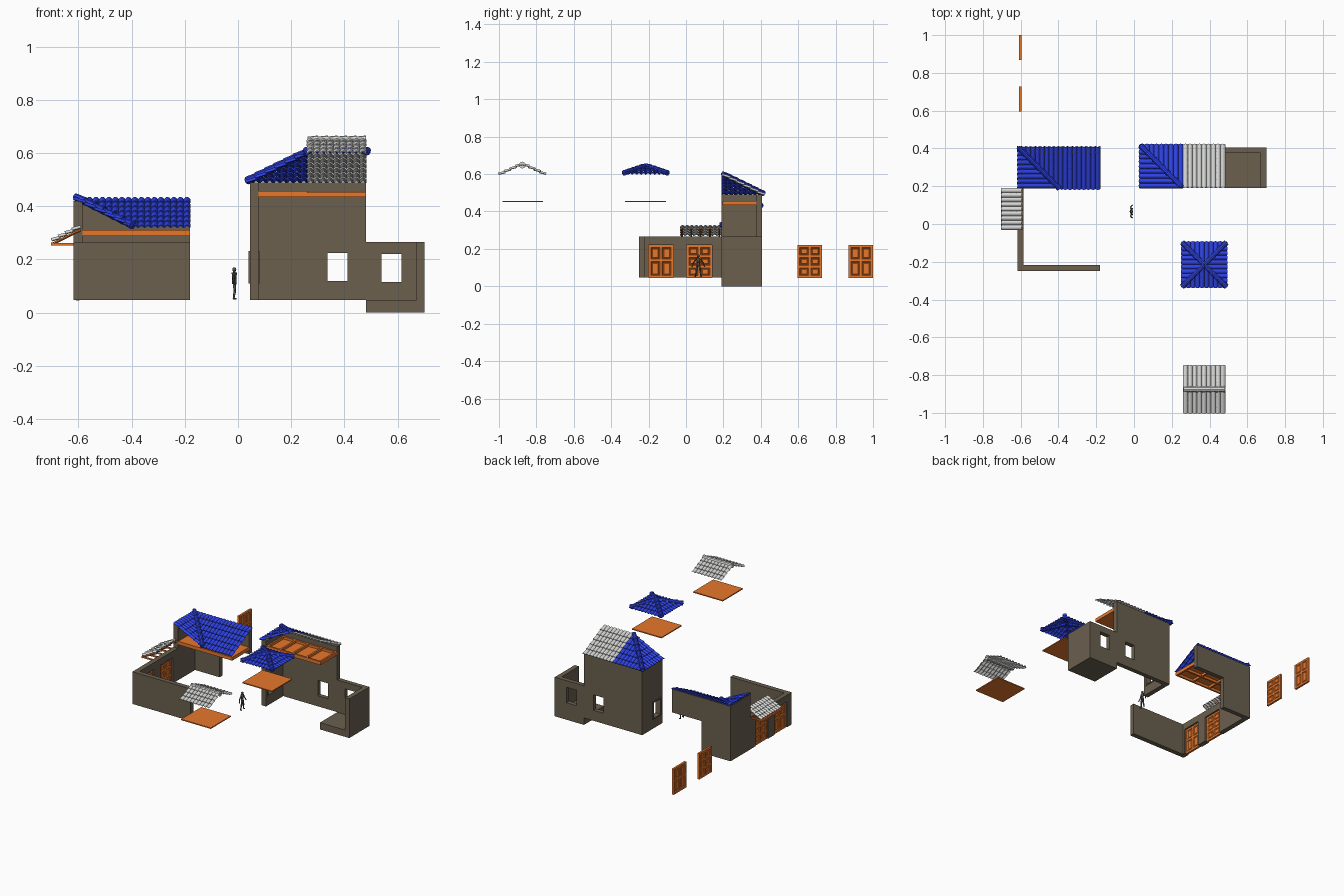
import bpy, bmesh, math
from mathutils import Vector, Matrix

if "Cube" in bpy.data.objects:
    bpy.data.objects.remove(bpy.data.objects["Cube"])


def material(name, rgb):
    m = bpy.data.materials.new(name)
    m.use_nodes = True
    m.diffuse_color = (*rgb, 1)
    m.node_tree.nodes["Principled BSDF"].inputs["Base Color"].default_value = (*rgb, 1)
    return m


PLASTER = material("brown plaster", (.145, .115, .078))
WOOD = material("orange wood", (.93, .215, .03))
BLUE = material("blue tile", (.028, .055, .78))
GREY = material("grey tile", (.67, .67, .66))
DARK = material("dark figure", (.085, .08, .075))


def finish(name, bm, mat, smooth=False):
    mesh = bpy.data.meshes.new(name)
    bm.to_mesh(mesh)
    bm.free()
    mesh.materials.append(mat)
    for p in mesh.polygons:
        p.use_smooth = smooth
    ob = bpy.data.objects.new(name, mesh)
    bpy.context.collection.objects.link(ob)
    return ob


def box(bm, x, y, z):
    """Box from three (low, high) ranges."""
    spans = (x, y, z)
    mid = Vector([(a + b) / 2 for a, b in spans])
    size = [b - a for a, b in spans]
    bmesh.ops.create_cube(bm, size=1, matrix=Matrix.Translation(mid) @ Matrix.Diagonal((*size, 1)))


def boxes(name, mat, *items):
    bm = bmesh.new()
    for it in items:
        box(bm, *it)
    return finish(name, bm, mat)


def rod(bm, a, b, r1, r2, sides=10):
    a, b = Vector(a), Vector(b)
    turn = (b - a).to_track_quat('Z', 'Y').to_matrix().to_4x4()
    bmesh.ops.create_cone(bm, cap_ends=True, segments=sides, radius1=r1, radius2=r2,
                          depth=(b - a).length, matrix=Matrix.Translation((a + b) / 2) @ turn)


def wall(name, along, span, thick, z, openings=(), frame=0):
    """Wall along 'x' or 'y' with rectangular openings (a0, a1, z0, z1)."""
    bm = bmesh.new()

    def piece(a, t, h):
        box(bm, *((a, t, h) if along == 'x' else (t, a, h)))
    start = span[0]
    for a0, a1, z0, z1 in openings:
        piece((start, a0), thick, z)
        if z0 > z[0]:
            piece((a0, a1), thick, (z[0], z0))
        if z1 < z[1]:
            piece((a0, a1), thick, (z1, z[1]))
        if frame:
            t, w = (thick[0] - .005, thick[1] + .003), frame
            piece((a0 - w, a0), t, (z0 - w, z1 + w))
            piece((a1, a1 + w), t, (z0 - w, z1 + w))
            piece((a0, a1), t, (z0 - w, z0))
            piece((a0, a1), t, (z1, z1 + w))
        start = a1
    piece((start, span[1]), thick, z)
    return finish(name, bm, PLASTER)


def tiles(name, mat, top, across, down, clips=(), rows=6, pitch=.0245):
    """Overlapping rows of barrel tiles; clips are (point, outward direction)."""
    top, across, down = Vector(top), Vector(across), Vector(down)
    up = across.cross(down).normalized()
    if up.z < 0:
        up.negate()
    waves = max(1, round(across.length / pitch))
    cols = waves * 6
    bm = bmesh.new()
    for r in range(rows):
        line = []
        for v, lift in ((r / rows, 0), ((r + 1.12) / rows, .007)):
            line.append([bm.verts.new(top + across * (i / cols) + down * v
                         + up * (lift + .009 * abs(math.sin(math.pi * i / 6))))
                         for i in range(cols + 1)])
        for i in range(cols):
            bm.faces.new((line[0][i], line[0][i + 1], line[1][i + 1], line[1][i]))
    for point, out in clips:
        bmesh.ops.bisect_plane(bm, geom=bm.verts[:] + bm.edges[:] + bm.faces[:],
                               plane_co=point, plane_no=out, clear_outer=True)
    ob = finish(name, bm, mat)
    sol = ob.modifiers.new("thickness", 'SOLIDIFY')
    sol.thickness, sol.offset = .004, 0
    return ob


def cap_row(name, mat, lines, r=.017, count=6):
    """Tapered ridge tiles laid along each line."""
    bm = bmesh.new()
    for a, b in lines:
        a, b = Vector(a), Vector(b)
        for i in range(count):
            rod(bm, a.lerp(b, i / count), a.lerp(b, (i + 1.1) / count), r * .75, r)
    return finish(name, bm, mat)


def door(name, y, rows, z=(.045, .22), x=-.603):
    """Panelled door: stiles and rails around cells with a bevelled groove."""
    bm = bmesh.new()
    s, half = .013, .007
    mid = sum(y) / 2
    for a in (y[0], mid - s / 2, y[1] - s):
        box(bm, (x - half, x + half), (a, a + s), z)
    step = (z[1] - z[0] - s) / sum(rows)
    base = z[0]
    cells = []
    for h in (*rows, 0):
        box(bm, (x - half, x + half), y, (base, base + s))
        if h:
            low, high = base + s, base + h * step
            for a, b in ((y[0] + s, mid - s / 2), (mid + s / 2, y[1] - s)):
                for side in (-1, 1):
                    ring = [(a, low), (b, low), (b, high), (a, high)][::side]
                    cells.append(bm.faces.new(
                        [bm.verts.new((x + side * half, p, q)) for p, q in ring]))
        base += h * step
    bm.normal_update()
    for width, depth in ((.004, -.005), (.001, 0), (.004, .004)):
        bmesh.ops.inset_individual(bm, faces=cells, thickness=width, depth=depth,
                                   use_even_offset=True)
    return finish(name, bm, WOOD)


# West wing walls
wall("west_front_wall", 'x', (-.618, -.18), (-.25, -.218), (.047, .265))
wall("west_side_wall", 'y', (-.22, .19), (-.618, -.585), (.047, .265),
     [(-.2, -.067, .047, .22), (.003, .14, .047, .22)])
wall("west_tall_side_wall", 'y', (.19, .405), (-.618, -.585), (.047, .42))
wall("west_back_wall", 'x', (-.6, -.4), (.375, .405), (.047, .29))
wall("west_back_upper_wall", 'x', (-.6, -.18), (.375, .405), (.262, .42))

# Doors, two hung and two loose
door("wall_door_wide_panels", (-.2, -.067), (1.15, 1))
door("wall_door_six_panels", (.003, .14), (1, 1, 1))
door("loose_door_six_panels", (.595, .728), (1, 1, 1))
door("loose_door_wide_panels", (.868, 1), (1.15, 1))

# West ceiling with beams
bm = bmesh.new()
box(bm, (-.585, -.18), (.195, .375), (.303, .31))
for yy in (.195, .279, .363):
    box(bm, (-.585, -.18), (yy, yy + .012), (.287, .304))
for i in range(4):
    xx = -.585 + i * .131
    box(bm, (xx, xx + .012), (.195, .375), (.287, .304))
finish("west_ceiling", bm, WOOD)

# West roof: two slopes meeting in a valley
valley = Vector((-.5, .295, 0))
tiles("west_front_slope", BLUE, (-.62, .412, .425), (.44, 0, 0), (0, -.219, -.11),
      [(valley, (-1, -1, 0))])
tiles("west_inner_slope", BLUE, (-.62, .19, .425), (0, .222, 0), (.222, 0, -.11),
      [(valley, (1, 1, 0))])
cap_row("west_valley_caps", BLUE, [((-.612, .405, .437), (-.4, .193, .33))], .016)

# Canopy over the side door
tiles("canopy_tiles", GREY, (-.59, -.03, .318), (0, .22, 0), (-.103, 0, -.053), rows=4)
bm = bmesh.new()
for i in range(5):
    yy = -.022 + i * .05
    rod(bm, (-.592, yy, .31), (-.698, yy, .258), .005, .005, 4)
    box(bm, (-.701, -.618), (yy - .004, yy + .004), (.252, .261))
box(bm, (-.703, -.693), (-.03, .188), (.252, .264))
finish("canopy_frame", bm, WOOD)

# East house walls
WINDOW_Z = (.118, .223)
wall("east_back_wall", 'x', (.045, .482), (.375, .405), (.047, .49), [(.337, .412, *WINDOW_Z)])
wall("east_side_wall", 'y', (.19, .38), (.045, .077), (.047, .49), [(.215, .285, *WINDOW_Z)], .008)
wall("annex_back_wall", 'x', (.482, .702), (.375, .405), (.045, .265), [(.54, .615, .115, .22)])
wall("annex_end_wall", 'y', (.19, .38), (.67, .702), (.045, .265))
boxes("annex_floor", PLASTER, ((.482, .702), (.19, .405), (0, .046)))

# East ceiling: board with a raised frame
bm = bmesh.new()
box(bm, (.075, .482), (.195, .375), (.434, .441))
for yy in (.195, .363):
    box(bm, (.075, .482), (yy, yy + .012), (.437, .457))
for xx in (.075, .17, .262, .365, .47):
    box(bm, (xx, xx + .012), (.195, .375), (.437, .457))
finish("east_ceiling", bm, WOOD)

# East roof: hipped blue end and grey continuation
hip = Vector((.145, .305, 0))
tiles("east_hip_back_slope", BLUE, (.03, .19, .593), (.23, 0, 0), (0, .223, -.11),
      [(hip, (-1, -1, 0))])
tiles("east_hip_side_slope", BLUE, (.26, .19, .593), (0, .23, 0), (-.223, 0, -.11),
      [(hip, (1, 1, 0))])
tiles("east_grey_slope", GREY, (.26, .19, .593), (.222, 0, 0), (0, .223, -.11))
cap_row("east_hip_caps", BLUE, [((.254, .196, .603), (.04, .41, .499))], .016)

# Loose gabled roof and its board
for side, label in ((-1, "front"), (1, "back")):
    tiles("loose_gable_" + label, GREY, (.26, -.875, .648), (.222, 0, 0),
          (0, .119 * side, -.055), rows=4)
cap_row("loose_gable_ridge", GREY, [((.262, -.875, .648), (.478, -.875, .648))], .018)
boxes("loose_gable_board", WOOD, ((.26, .482), (-.98, -.765), (.45, .457)))

# Loose pyramid roof and its board
peak = Vector((.372, -.215, .641))
corners = []
for i in range(4):
    spin = Matrix.Rotation(i * math.pi / 2, 3, 'Z')
    tiles("loose_pyramid_slope_%d" % (i + 1), BLUE, peak + spin @ Vector((-.12, 0, 0)),
          spin @ Vector((.24, 0, 0)), spin @ Vector((0, .114, -.048)),
          [(peak, spin @ Vector((s, -1, 0))) for s in (-1, 1)], rows=4)
    corners.append((peak + Vector((0, 0, .004)), peak + spin @ Vector((.114, .114, -.034))))
cap_row("loose_pyramid_caps", BLUE, corners, .016, 5)
boxes("loose_pyramid_board", WOOD, ((.26, .482), (-.325, -.108), (.45, .457)))

# Standing figure
bm = bmesh.new()
c = Vector((-.014, .066, .05))


def limb(a, b, r1, r2):
    rod(bm, c + Vector(a), c + Vector(b), r1, r2, 8)


limb((0, 0, .057), (0, 0, .078), .009, .008)
limb((0, 0, .076), (0, 0, .1), .008, .010)
limb((0, 0, .098), (0, 0, .108), .005, .004)
bmesh.ops.create_uvsphere(bm, u_segments=10, v_segments=8, radius=.008,
                          matrix=Matrix.Translation(c + Vector((0, 0, .112))))
for s in (-1, 1):
    limb((0, s * .006, .06), (.002, s * .011, .03), .006, .005)
    limb((.002, s * .011, .03), (-.003, s * .015, 0), .005, .003)
    limb((-.004, s * .015, .002), (.008, s * .017, .002), .003, .003)
    limb((0, s * .011, .097), (-.003, s * .026, .075), .004, .0035)
    limb((-.003, s * .026, .075), (.005, s * .034, .053), .0035, .003)
finish("figure", bm, DARK, True)
